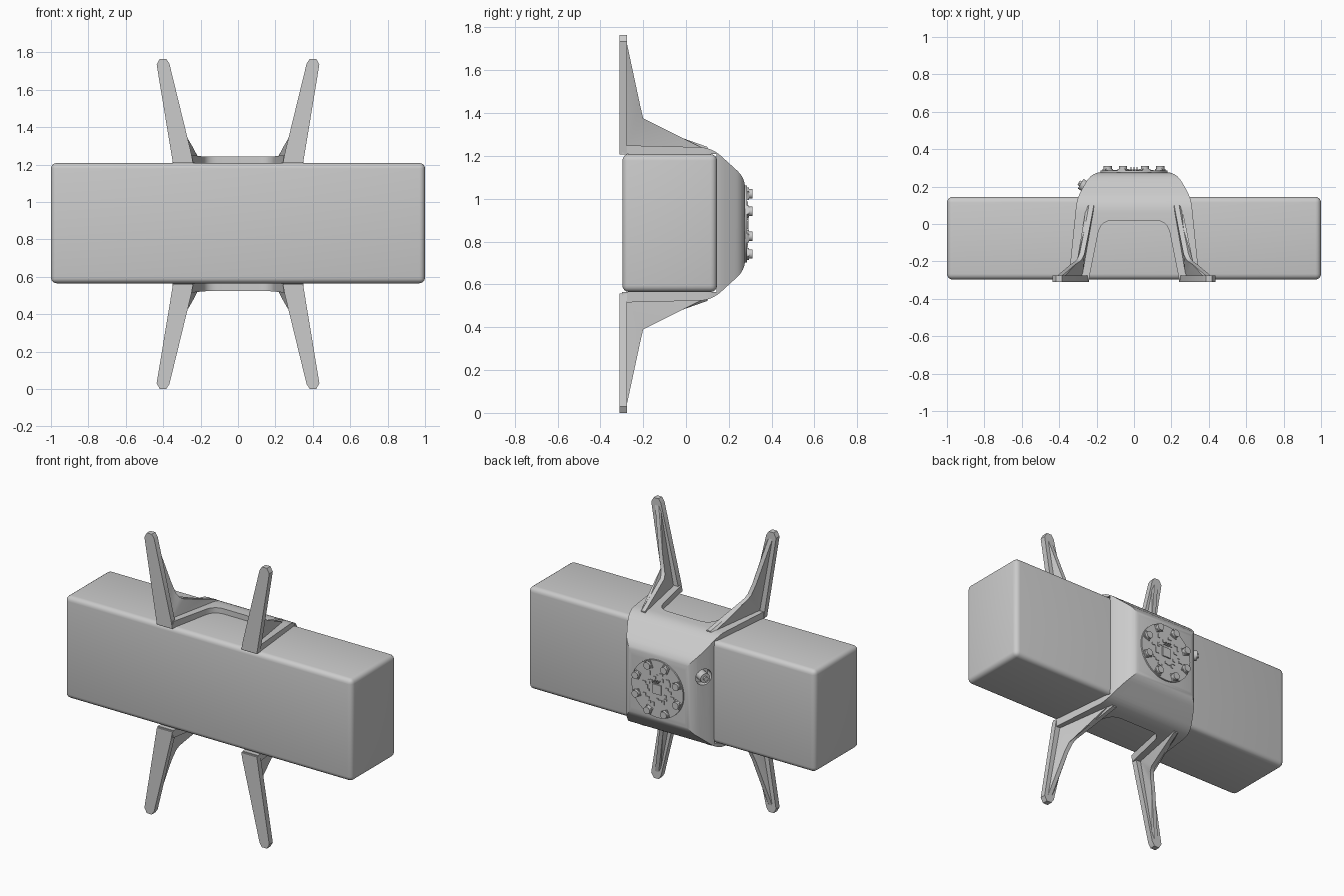
import bpy, bmesh, math, random
from mathutils import Vector, Matrix

if "Cube" in bpy.data.objects:
    bpy.data.objects.remove(bpy.data.objects["Cube"], do_unlink=True)

MID = 0.8825          # height of the symmetry plane
random.seed(4)
parts = []

grey = bpy.data.materials.new("plain_grey")
grey.use_nodes = True
grey.diffuse_color = (0.6, 0.6, 0.6, 1)
grey.node_tree.nodes["Principled BSDF"].inputs["Base Color"].default_value = (0.6, 0.6, 0.6, 1)


def finish(name, bm):
    bmesh.ops.recalc_face_normals(bm, faces=bm.faces)
    mesh = bpy.data.meshes.new(name)
    bm.to_mesh(mesh)
    bm.free()
    mesh.materials.append(grey)
    obj = bpy.data.objects.new(name, mesh)
    bpy.context.scene.collection.objects.link(obj)
    parts.append(obj)
    return obj


def loft(name, ring_a, ring_b):
    """Closed solid between two matching outlines."""
    bm = bmesh.new()
    a = [bm.verts.new(p) for p in ring_a]
    b = [bm.verts.new(p) for p in ring_b]
    caps = [bm.faces.new(a), bm.faces.new(b[::-1])]
    for i in range(len(a)):
        j = (i + 1) % len(a)
        bm.faces.new((a[i], b[i], b[j], a[j]))
    bmesh.ops.triangulate(bm, faces=caps)
    return finish(name, bm)


def prism(name, pts, axis, lo, hi):
    """Extrude a flat outline along an axis."""
    def place(p, d):
        q = list(p)
        q.insert("xyz".index(axis), d)
        return q
    return loft(name, [place(p, lo) for p in pts], [place(p, hi) for p in pts])


def box(name, lo, hi, bevel=0.0, turn=None):
    lo, hi = Vector(lo), Vector(hi)
    bm = bmesh.new()
    bmesh.ops.create_cube(bm, size=1)
    bmesh.ops.scale(bm, vec=hi - lo, verts=bm.verts)
    if bevel:
        bmesh.ops.bevel(bm, geom=bm.edges[:], offset=bevel, segments=4,
                        profile=0.5, affect='EDGES')
    if turn:
        bmesh.ops.transform(bm, matrix=turn, verts=bm.verts)
    bmesh.ops.translate(bm, vec=(lo + hi) / 2, verts=bm.verts)
    return finish(name, bm)


def cylinder(name, centre, radius, depth, direction, sides=24, tip=None):
    bm = bmesh.new()
    bmesh.ops.create_cone(bm, cap_ends=True, segments=sides, radius1=radius,
                          radius2=radius if tip is None else tip, depth=depth)
    turn = Vector(direction).to_track_quat('Z', 'Y').to_matrix().to_4x4()
    bmesh.ops.transform(bm, matrix=Matrix.Translation(centre) @ turn, verts=bm.verts)
    return finish(name, bm)


def rounded(pts, radii, steps=6):
    """Replace corners of an outline with smooth curves."""
    out = []
    for i, (p, r) in enumerate(zip(pts, radii)):
        p = Vector(p)
        if not r:
            out.append(tuple(p))
            continue
        a = p + (Vector(pts[i - 1]) - p).normalized() * r
        b = p + (Vector(pts[(i + 1) % len(pts)]) - p).normalized() * r
        for k in range(steps + 1):
            t = k / steps
            out.append(tuple(a * (1 - t) ** 2 + p * 2 * t * (1 - t) + b * t * t))
    return out


def boolean(obj, cutter, operation):
    mod = obj.modifiers.new("cut", 'BOOLEAN')
    mod.object, mod.operation, mod.solver = cutter, operation, 'EXACT'
    bpy.context.view_layer.objects.active = obj
    bpy.ops.object.modifier_apply(modifier=mod.name)
    parts.remove(cutter)
    bpy.data.objects.remove(cutter, do_unlink=True)


# Long main block
box("main_block", (-1, -0.297, 0.565), (1, 0.145, 1.208), 0.03)

# Clamp shell: side profile crossed with plan outline, hollowed for the block
half = [(-0.3, 0.367), (0.12, 0.357), (0.276, 0.215)]
side = half + [(y, -z) for y, z in reversed(half)]
side = [(y, z + MID) for y, z in side]
shell = prism("clamp_shell", rounded(side, [0, .06, .05, .05, .06, 0]), 'x', -0.5, 0.5)
half = [(0.35, -0.3), (0.305, 0.14), (0.225, 0.278)]
plan = half + [(-x, y) for x, y in reversed(half)]
boolean(shell, prism("plan_cutter", rounded(plan, [0, .05, .06, .06, .05, 0]), 'z', 0, 2), 'INTERSECT')
boolean(shell, box("block_cutter", (-1, -1, 0.564), (1, 0.143, 1.209)), 'DIFFERENCE')
half = [(0.252, -0.35), (0.178, 0.02)]
notch = half + [(-x, y) for x, y in reversed(half)]
boolean(shell, prism("notch_cutter", rounded(notch, [0, .07, .07, 0]), 'z', 0, 2), 'DIFFERENCE')

# Socket in the right chamfer
out = Vector((-0.86, 0.5, 0))
seat = Vector((-0.268, 0.205, 1.0))
boolean(shell, cylinder("socket_cutter", seat, 0.05, 0.09, out), 'DIFFERENCE')
cylinder("socket_barrel", seat - out * 0.015, 0.03, 0.07, out)
cylinder("socket_pin", seat + out * 0.022, 0.014, 0.02, out, 12)

# Four legs, each a flat front blade with a thin curved rib behind it
blade = [(0.348, 1.207), (0.435, 1.735), (0.418, 1.765), (0.384, 1.765),
         (0.367, 1.74), (0.25, 1.26), (0.24, 1.207)]
ridge = [(0.398, -0.277, 1.73), (0.325, -0.215, 1.44), (0.303, -0.2, 1.375),
         (0.29, -0.186, 1.35), (0.278, -0.16, 1.333), (0.252, -0.03, 1.288),
         (0.228, 0.1, 1.242)]
base = [(0.232, 0.1, 1.225), (0.298, -0.285, 1.225), (0.398, -0.285, 1.73)]
for sx, xname in ((1, "left"), (-1, "right")):
    for sz, zname in ((1, "upper"), (-1, "lower")):
        def flip(z):
            return MID + sz * (z - MID)
        tag = f"{zname}_{xname}"
        prism(f"{tag}_leg_blade", [(sx * x, flip(z)) for x, z in blade], 'y', -0.31, -0.275)
        rims = []
        for s in (-1, 1):
            rims.append([(sx * (x + s * 0.013), y, flip(z)) for x, y, z in ridge]
                        + [(sx * (x + s * 0.022), y, flip(z)) for x, y, z in base])
        loft(f"{tag}_leg_rib", *rims)

# Round circuit board on the back
back = Vector((0, 0.276, MID))
cylinder("round_board", back + Vector((0, 0.002, 0)), 0.18, 0.014, (0, 1, 0), 48)
for i in range(8):
    a = math.radians(22.5 + 45 * i)
    c = back + Vector((0.152 * math.cos(a), 0, 0.152 * math.sin(a)))
    turn = Matrix.Rotation(-a, 4, 'Y')
    box(f"light_base_{i + 1}", c - Vector((.022, 0, .022)), c + Vector((.022, .018, .022)), 0, turn)
    cylinder(f"light_{i + 1}", c + Vector((0, 0.02, 0)), 0.022, 0.028, (0, 1, 0), 20)

# Chips, header pins and small components
box("centre_chip", back - Vector((.03, 0, .03)), back + Vector((.03, .016, .03)))
for i in range(6):
    p = back + Vector((0.02 - 0.008 * i, 0, 0.055 if i % 2 else 0.045))
    box(f"header_pin_{i + 1}", p - Vector((.002, 0, .002)), p + Vector((.002, .03, .002)))
for i in range(24):
    a = math.tau * i / 24
    r = random.uniform(0.06, 0.11)
    p = back + Vector((r * math.cos(a), 0, r * math.sin(a)))
    w, h = random.choice(((.006, .012), (.012, .006), (.008, .008)))
    box(f"component_{i + 1}", p - Vector((w, 0, h)), p + Vector((w, .013, h)))

# Smooth shading with sharp edges kept
bpy.ops.object.select_all(action='DESELECT')
for obj in parts:
    obj.select_set(True)
bpy.context.view_layer.objects.active = parts[0]
bpy.ops.object.shade_smooth_by_angle(angle=math.radians(30))
